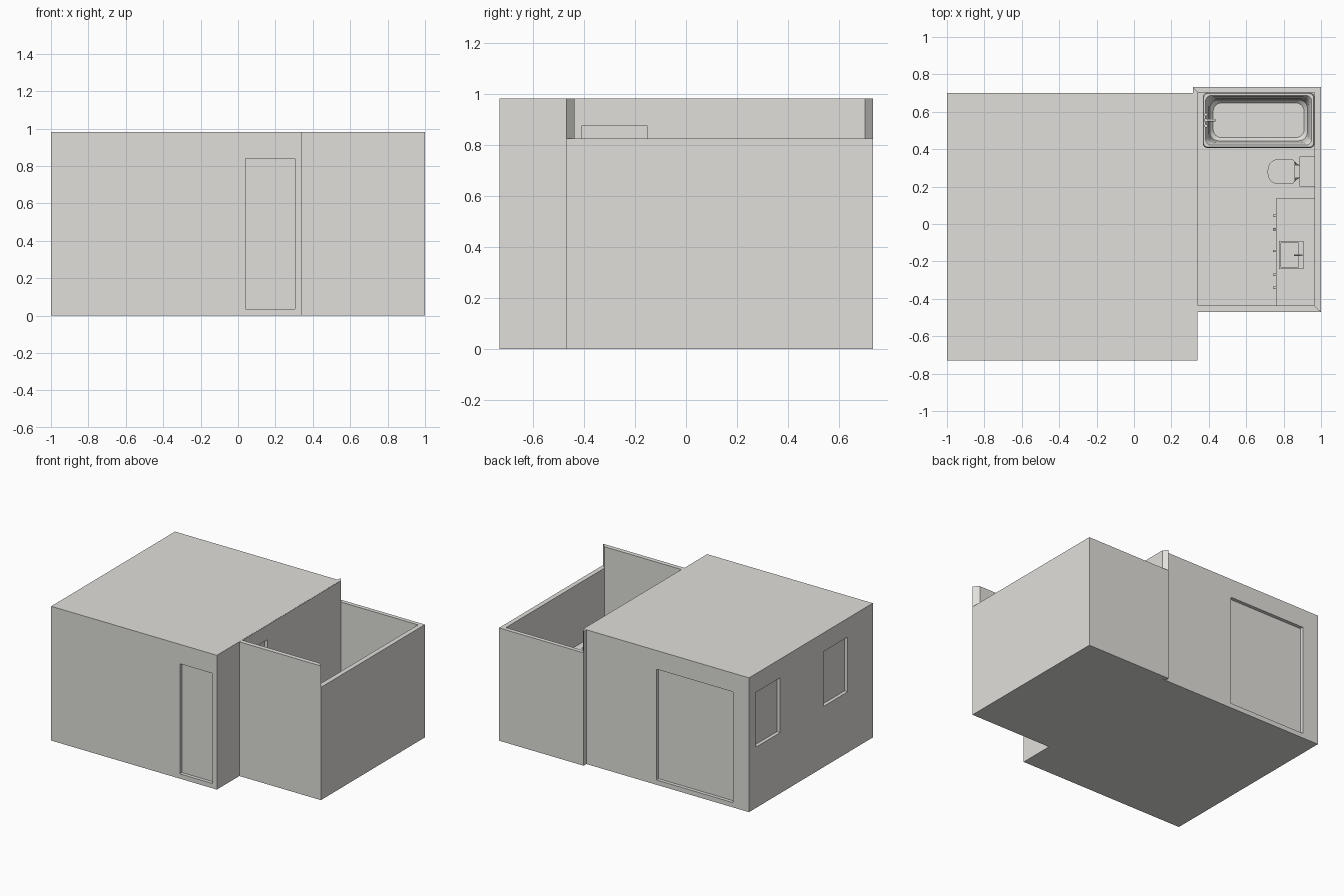
import bpy, bmesh, math

if "Cube" in bpy.data.objects:
    bpy.data.objects.remove(bpy.data.objects["Cube"])

grey = bpy.data.materials.new("warm_grey")
grey.diffuse_color = (0.75, 0.74, 0.71, 1)
grey.use_nodes = True
grey.node_tree.nodes["Principled BSDF"].inputs["Base Color"].default_value = grey.diffuse_color
FLOOR = 0.05


def finish(name, bm, smooth=False):
    bmesh.ops.recalc_face_normals(bm, faces=bm.faces)
    me = bpy.data.meshes.new(name)
    bm.to_mesh(me)
    bm.free()
    ob = bpy.data.objects.new(name, me)
    bpy.context.collection.objects.link(ob)
    me.materials.append(grey)
    if smooth:
        bpy.ops.object.select_all(action='DESELECT')
        ob.select_set(True)
        bpy.context.view_layer.objects.active = ob
        bpy.ops.object.shade_smooth_by_angle(angle=math.radians(35))
    return ob


def loft(name, rings, smooth=False):
    """Skin a stack of equal-length rings and cap both ends."""
    bm = bmesh.new()
    loops = [[bm.verts.new(p) for p in r] for r in rings]
    n = len(loops[0])
    for a, b in zip(loops, loops[1:]):
        for i in range(n):
            j = (i + 1) % n
            bm.faces.new((a[i], a[j], b[j], b[i]))
    bm.faces.new(loops[0][::-1])
    bm.faces.new(loops[-1])
    return finish(name, bm, smooth)


def prism(name, pts, z0, z1):
    return loft(name, [[(x, y, z) for x, y in pts] for z in (z0, z1)])


def box(name, x0, x1, y0, y1, z0, z1):
    return prism(name, [(x0, y0), (x1, y0), (x1, y1), (x0, y1)], z0, z1)


def rounded(x0, x1, y0, y1, r, z, seg=6):
    """Rounded rectangle ring; separate left and right radii allowed."""
    rl, rr = r if isinstance(r, tuple) else (r, r)
    corners = ((x1 - rr, y1 - rr, rr, 0), (x0 + rl, y1 - rl, rl, 1),
               (x0 + rl, y0 + rl, rl, 2), (x1 - rr, y0 + rr, rr, 3))
    return [(cx + q * math.cos((k + i / seg) * math.pi / 2),
             cy + q * math.sin((k + i / seg) * math.pi / 2), z)
            for cx, cy, q, k in corners for i in range(seg + 1)]


def cut(target, *bounds):
    cutter = box("cutter", *bounds)
    cutter.hide_render = True
    mod = target.modifiers.new("cut", 'BOOLEAN')
    mod.operation, mod.solver, mod.object = 'DIFFERENCE', 'EXACT', cutter
    bpy.ops.object.select_all(action='DESELECT')
    target.select_set(True)
    bpy.context.view_layer.objects.active = target
    bpy.ops.object.modifier_apply(modifier=mod.name)
    bpy.data.objects.remove(cutter)


def tube(name, a, b, r, axis, sides=12):
    """Cylinder from a to b along one axis."""
    rings = []
    for p in (a, b):
        ring = []
        for i in range(sides):
            t = 2 * math.pi * i / sides
            q = list(p)
            q[(axis + 1) % 3] += r * math.cos(t)
            q[(axis + 2) % 3] += r * math.sin(t)
            ring.append(tuple(q))
        rings.append(ring)
    return loft(name, rings, True)


# Main room with recessed door, patio panel and windows
room = box("main_room", -1, 0.34, -0.73, 0.70, 0, 0.982)
D = 0.025
cut(room, 0.04, 0.305, -0.8, -0.73 + D, 0.035, 0.84)
cut(room, -0.87, -0.25, 0.70 - D, 0.8, 0.035, 0.845)
for y0, y1 in ((0.34, 0.62), (-0.44, -0.16)):
    cut(room, -1.1, -1 + D, y0, y1, 0.445, 0.845)

# Bathroom floor and mitred walls: front and left tall, right and back low
box("bathroom_floor", 0.34, 0.99, -0.46, 0.72, 0, FLOOR)
prism("front_wall", [(0.33, -0.47), (1, -0.47), (0.965, -0.437), (0.33, -0.437)], 0, 0.981)
prism("right_wall", [(1, -0.47), (1, 0.732), (0.965, 0.702), (0.965, -0.437)], 0, 0.825)
prism("back_wall", [(1, 0.732), (0.315, 0.732), (0.343, 0.702), (0.965, 0.702)], 0, 0.825)
left = prism("left_wall", [(0.315, -0.44), (0.343, -0.44), (0.343, 0.702), (0.315, 0.732)], 0.001, 0.981)

# Doorway recess between room and bathroom
for wall in (room, left):
    cut(wall, 0.32, 0.4, -0.41, -0.15, FLOOR, 0.875)

# Bathtub
X0, X1, Y0, Y1, H = 0.368, 0.965, 0.407, 0.702, FLOOR + 0.21
tub = [rounded(X0 + a, X1 - a, Y0 + a, Y1 - a, r, z) for a, r, z in (
    (0.0, 0.025, FLOOR), (0.0, 0.025, H - 0.01), (0.004, 0.025, H),
    (0.015, 0.03, H), (0.022, 0.035, H - 0.012), (0.03, 0.04, H - 0.06),
    (0.038, 0.045, FLOOR + 0.06), (0.055, 0.045, FLOOR + 0.04))]
loft("bathtub", tub, True)
tube("tub_spout", (0.375, 0.555, H + 0.02), (0.435, 0.555, H + 0.02), 0.007, 0)
tube("tub_spout_base", (0.383, 0.555, H - 0.01), (0.383, 0.555, H + 0.03), 0.01, 2)
for s in (-1, 1):
    tube("tub_tap", (0.385, 0.555 + s * 0.03, H - 0.01),
         (0.385, 0.555 + s * 0.03, H + 0.02), 0.009, 2)

# Toilet
C = 0.28
bowl = [rounded(x0, x1, C - w, C + w, (w * 0.85, w * 0.4), FLOOR + z) for x0, x1, w, z in (
    (0.765, 0.885, 0.04, 0), (0.765, 0.885, 0.036, 0.06),
    (0.725, 0.868, 0.058, 0.13), (0.718, 0.862, 0.064, 0.16))]
loft("toilet_bowl", bowl, True)
lid = [rounded(0.715, 0.86, C - 0.066, C + 0.066, (0.055, 0.02), FLOOR + z) for z in (0.163, 0.18)]
loft("toilet_lid", lid, True)
box("toilet_neck", 0.85, 0.89, C - 0.035, C + 0.035, FLOOR + 0.09, FLOOR + 0.165)
box("toilet_tank", 0.89, 0.965, C - 0.074, C + 0.074, FLOOR + 0.15, FLOOR + 0.30)
box("tank_cover", 0.885, 0.965, C - 0.08, C + 0.08, FLOOR + 0.30, FLOOR + 0.315)

# Vanity cabinet with worktop, drawer fronts and knobs
T = FLOOR + 0.33
cabinet = box("vanity_cabinet", 0.765, 0.965, -0.437, 0.13, FLOOR, T - 0.015)
top = box("vanity_top", 0.758, 0.965, -0.437, 0.135, T - 0.015, T)
for part in (cabinet, top):
    cut(part, 0.787, 0.88, -0.23, -0.102, T - 0.06, T + 0.05)
for y in (0.045, -0.028, -0.145, -0.27, -0.34):
    tube("vanity_knob", (0.743, y, T - 0.09), (0.768, y, T - 0.09), 0.006, 0)

# Raised sink rim and tap
rim = box("sink_rim", 0.775, 0.907, -0.24, -0.092, T, T + 0.01)
cut(rim, 0.787, 0.88, -0.23, -0.102, T - 0.01, T + 0.05)
tube("sink_tap_post", (0.893, -0.166, T), (0.893, -0.166, T + 0.06), 0.005, 2)
tube("sink_tap_spout", (0.855, -0.166, T + 0.055), (0.9, -0.166, T + 0.055), 0.004, 0)
